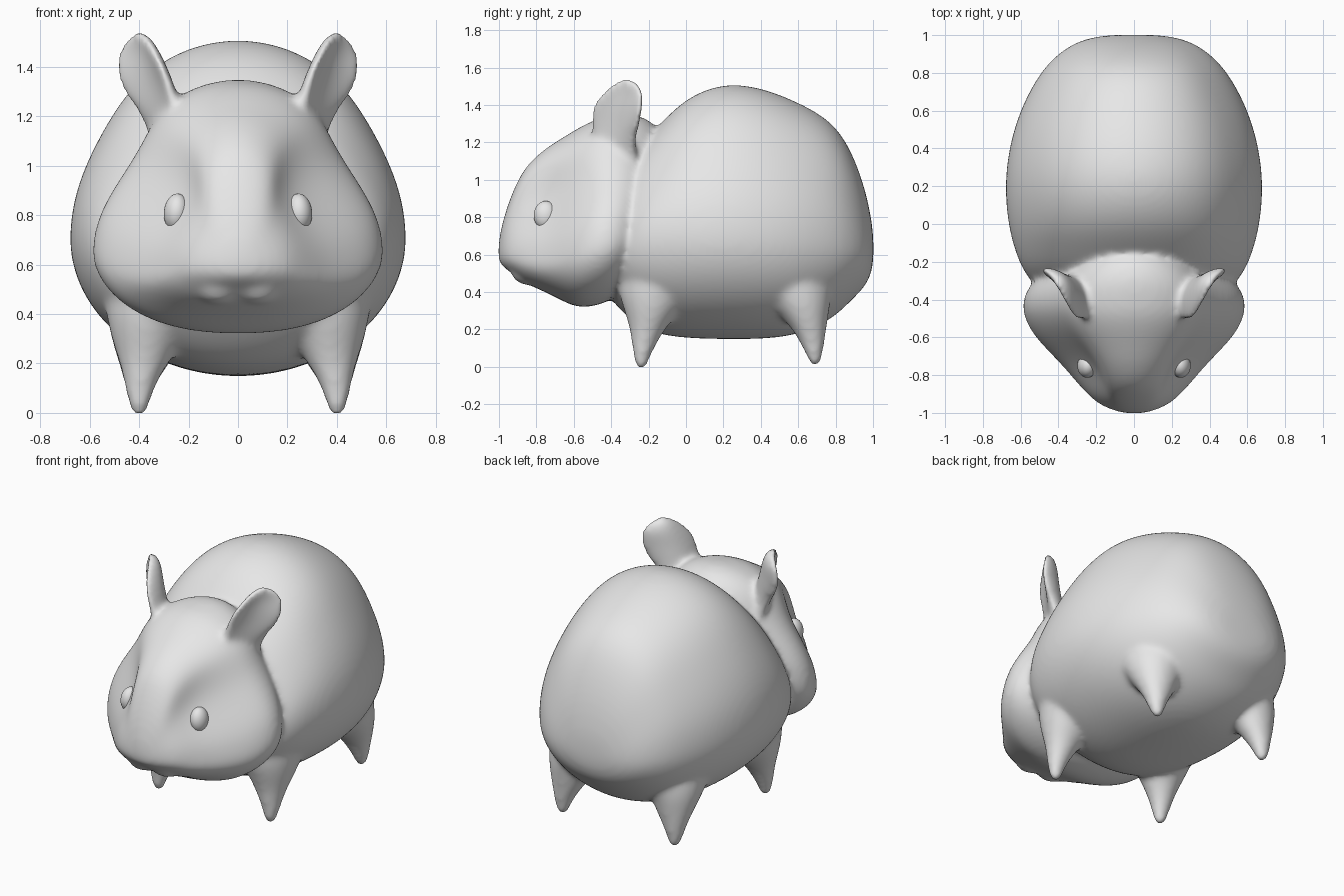
import bpy, bmesh, math
from mathutils import Vector

if "Cube" in bpy.data.objects:
    bpy.data.objects.remove(bpy.data.objects["Cube"])

grey = bpy.data.materials.new("light_grey")
grey.diffuse_color = (0.8, 0.8, 0.8, 1)
grey.use_nodes = True
grey.node_tree.nodes["Principled BSDF"].inputs["Base Color"].default_value = grey.diffuse_color

clay = bmesh.new()  # all overlapping volumes, later fused into one skin


def loft(rings):
    """Closed tube through rings of points, subdivided smooth."""
    loops = [[clay.verts.new(p) for p in ring] for ring in rings]
    n = len(loops[0])
    for a, b in zip(loops, loops[1:]):
        for i in range(n):
            clay.faces.new((a[i], a[(i + 1) % n], b[(i + 1) % n], b[i]))
    clay.faces.new(loops[0])
    clay.faces.new(loops[-1])


def section(y, bottom, top, width, mid, pinch, full=1.0, n=32):
    """Cross-section in xz, widest at mid, with the upper flanks pinched in."""
    ring = []
    for i in range(n):
        a = 2 * math.pi * i / n
        c, s = math.cos(a), math.sin(a)
        x = width * c
        if s > 0:
            x *= 1 - pinch * math.sin(math.pi * min(s, 1) ** 1.3) ** 2
        else:
            x = math.copysign(width * abs(c) ** full, c)
        ring.append((x, y, mid + s * ((top - mid) if s > 0 else (mid - bottom))))
    return ring


# Body: y, bottom, top, half width, widest height
body = [(-.44, .42, .75, .30, .58), (-.40, .36, .88, .42, .60), (-.33, .28, 1.05, .53, .64),
        (-.24, .205, 1.195, .595, .68), (-.14, .17, 1.30, .635, .70), (0, .15, 1.445, .672, .71),
        (.2, .145, 1.525, .69, .71), (.4, .145, 1.50, .668, .70), (.6, .165, 1.42, .61, .69),
        (.78, .25, 1.32, .515, .67), (.88, .35, 1.17, .43, .65), (.95, .42, .98, .335, .63),
        (.985, .48, .83, .24, .62), (1.003, .56, .70, .12, .62)]
loft([section(*s, .05) for s in body])

# Head: y, bottom, top, half width, widest height, pinch
head = [(-1.004, .57, .66, .04, .60, 0), (-.985, .54, .76, .12, .60, .05),
        (-.95, .515, .88, .195, .59, .15), (-.90, .475, 1.0, .25, .58, .24),
        (-.85, .44, 1.085, .297, .56, .31), (-.75, .40, 1.175, .382, .55, .35),
        (-.65, .345, 1.235, .48, .58, .28), (-.57, .312, 1.285, .55, .61, .22),
        (-.48, .325, 1.33, .592, .65, .18), (-.40, .355, 1.345, .596, .67, .16),
        (-.32, .41, 1.355, .555, .70, .15), (-.24, .50, 1.345, .46, .75, .12),
        (-.17, .60, 1.305, .34, .85, .1), (-.13, .75, 1.23, .18, .98, 0)]
loft([section(*s, .88) for s in head])

# Legs: height, x, y, radius in x, radius in y
front_leg = [(-.015, .40, -.24, .015, .015), (.0, .40, -.24, .032, .03), (.06, .40, -.235, .05, .047),
             (.13, .393, -.222, .07, .07), (.2, .38, -.207, .10, .095), (.28, .368, -.185, .14, .14),
             (.36, .355, -.165, .175, .19), (.48, .33, -.13, .22, .25), (.66, .29, -.08, .24, .25)]
hind_leg = [(.005, .40, .69, .015, .015), (.02, .40, .69, .032, .03), (.07, .40, .685, .05, .047),
            (.13, .393, .675, .07, .067), (.2, .38, .66, .105, .092), (.28, .365, .63, .145, .135),
            (.36, .35, .60, .18, .18), (.48, .32, .54, .22, .24), (.66, .28, .48, .24, .25)]

# Ears: height, inner front end, outer back end, thickness, cup depth
ear = [(1.04, (.18, -.44), (.33, -.25), .06, 0), (1.14, (.215, -.48), (.35, -.265), .058, .015),
       (1.21, (.235, -.50), (.383, -.27), .052, .035), (1.3, (.252, -.505), (.455, -.24), .045, .06),
       (1.39, (.285, -.50), (.485, -.225), .04, .07), (1.46, (.322, -.45), (.475, -.22), .036, .055),
       (1.515, (.36, -.395), (.445, -.25), .03, .03), (1.542, (.39, -.35), (.42, -.30), .02, .01)]


def ear_ring(side, z, inner, outer, thick, cup, n=20):
    a, b = Vector(inner), Vector(outer)
    mid, half = (a + b) / 2, (b - a) / 2
    out = Vector((half.y, -half.x)).normalized()  # faces forward and outward
    ring = []
    for i in range(n):
        t = 2 * math.pi * i / n
        c, s = math.cos(t), math.sin(t)
        p = mid + half * c + out * (s * thick - cup * (1 - c * c) + cup * .3)
        ring.append((side * p.x, p.y, z))
    return ring


def leg_ring(side, z, x, y, rx, ry, n=16):
    angles = [2 * math.pi * i / n for i in range(n)]
    return [(side * (x + rx * math.cos(a)), y + ry * math.sin(a), z) for a in angles]


for side in (1, -1):
    for leg in (front_leg, hind_leg):
        loft([leg_ring(side, *r) for r in leg])
    loft([ear_ring(side, *r) for r in ear])
    # Muzzle pad beside the mouth cleft
    pad = bmesh.ops.create_uvsphere(clay, u_segments=24, v_segments=16, radius=1)["verts"]
    for v in pad:
        v.co = Vector((side * .08 + v.co.x * .10, -.83 + v.co.y * .105, .505 + v.co.z * .07))

bmesh.ops.recalc_face_normals(clay, faces=clay.faces)
mesh = bpy.data.meshes.new("animal_skin")
clay.to_mesh(mesh)
clay.free()
skin = bpy.data.objects.new("animal_body", mesh)
bpy.context.collection.objects.link(skin)
mesh.materials.append(grey)

# Fuse the volumes and soften the joins
sub = skin.modifiers.new("round", 'SUBSURF')
sub.levels = sub.render_levels = 2
fuse = skin.modifiers.new("fuse", 'REMESH')
fuse.mode = 'VOXEL'
fuse.voxel_size = .016
fuse.use_smooth_shade = True
soft = skin.modifiers.new("soften", 'SMOOTH')
soft.factor = .5
soft.iterations = 14

# Eyes
for side, name in ((1, "right_eye"), (-1, "left_eye")):
    bpy.ops.mesh.primitive_uv_sphere_add(segments=32, ring_count=20, radius=1,
                                         location=(side * .248, -.75, .81))
    eye = bpy.context.object
    eye.name = name
    eye.scale = (.052, .064, .077)
    eye.rotation_euler = (0, side * -.08, 0)
    eye.data.materials.append(grey)
    bpy.ops.object.shade_smooth()
